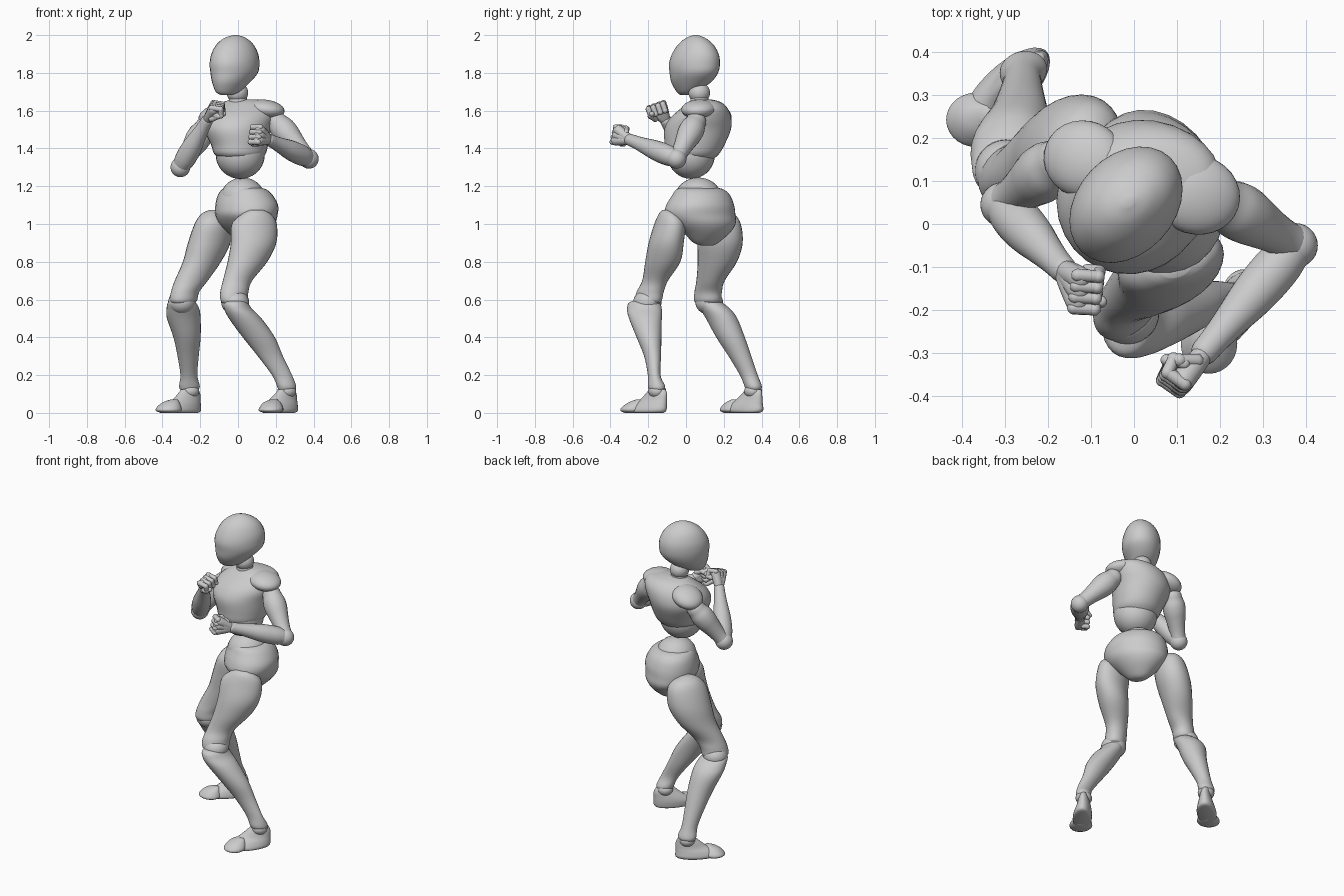
import bpy, bmesh, math
from mathutils import Vector

V = Vector
SIDES = 28


def spline(rows, steps=5):
    """Catmull-Rom resampling of a list of number tuples."""
    out = []
    n = len(rows)
    for i in range(n - 1):
        a, b, c, d = (rows[max(0, min(n - 1, i + k))] for k in (-1, 0, 1, 2))
        for s in range(steps):
            t = s / steps
            out.append([0.5 * (2 * q + (r - p) * t + (2 * p - 5 * q + 4 * r - u) * t * t
                               + (3 * q - p - 3 * r + u) * t ** 3)
                        for p, q, r, u in zip(a, b, c, d)])
    return out + [list(rows[-1])]


def skin(bm, rings):
    vs = [[bm.verts.new(p) for p in ring] for ring in rings]
    n = len(vs[0])
    for a, b in zip(vs, vs[1:]):
        for i in range(n):
            j = (i + 1) % n
            bm.faces.new((a[i], a[j], b[j], b[i]))
    bm.faces.new(vs[0][::-1])
    bm.faces.new(vs[-1])


def finish(bm, name):
    bmesh.ops.recalc_face_normals(bm, faces=bm.faces)
    me = bpy.data.meshes.new(name)
    bm.to_mesh(me)
    bm.free()
    for p in me.polygons:
        p.use_smooth = True
    ob = bpy.data.objects.new(name, me)
    bpy.context.collection.objects.link(ob)
    return ob


def loft(name, lean, rows):
    """Stacked ovals; rows are z, x min, x max, y min, y max. lean skews the oval diagonally."""
    bm = bmesh.new()
    ph = math.asin(lean)
    rings = []
    for z, x0, x1, y0, y1 in spline(rows):
        ring = []
        for i in range(SIDES):
            t = 2 * math.pi * i / SIDES
            ring.append(V(((x0 + x1) / 2 + (x1 - x0) / 2 * math.cos(t),
                           (y0 + y1) / 2 + (y1 - y0) / 2 * math.sin(t + ph), z)))
        rings.append(ring)
    skin(bm, rings)
    return finish(bm, name)


def tube(bm, p0, p1, radii, sides=20):
    """Round-ended tube with a smooth radius profile."""
    p0, p1 = V(p0), V(p1)
    ax = (p1 - p0).normalized()
    u = ax.orthogonal().normalized()
    w = ax.cross(u)
    prof = []
    caps = [math.pi / 2 * k / 5 + 0.12 for k in range(5)]
    for a in caps:
        prof.append((p0 - ax * radii[0] * math.cos(a), radii[0] * math.sin(a)))
    body = spline([(r,) for r in radii], 4)
    for i, (r,) in enumerate(body):
        prof.append((p0.lerp(p1, i / (len(body) - 1)), r))
    for a in reversed(caps):
        prof.append((p1 + ax * radii[-1] * math.cos(a), radii[-1] * math.sin(a)))
    skin(bm, [[c + (u * math.cos(2 * math.pi * i / sides) + w * math.sin(2 * math.pi * i / sides)) * r
               for i in range(sides)] for c, r in prof])


def limb(name, p0, p1, radii):
    bm = bmesh.new()
    tube(bm, p0, p1, radii)
    return finish(bm, name)


def ball(name, c, r, yaw=0, roll=0):
    bm = bmesh.new()
    bmesh.ops.create_uvsphere(bm, u_segments=28, v_segments=18, radius=1)
    ob = finish(bm, name)
    ob.location, ob.scale, ob.rotation_euler = c, r, (0, roll, yaw)
    return ob


def fist(name, wrist, c, fwd, row, palm):
    """Closed hand: palm, four curled fingers and a thumb."""
    c, fwd, row = V(c), V(fwd).normalized(), V(row)
    row = (row - fwd * row.dot(fwd)).normalized()
    side = fwd.cross(row)
    if side.dot(V(palm)) < 0:
        side = -side
    bm = bmesh.new()
    for k in (-1, 0, 1):
        tube(bm, V(wrist), c + row * 0.028 * k + fwd * 0.015 - side * 0.014, [0.024, 0.027, 0.028], 14)
    for i in range(4):
        o = c + row * 0.027 * (i - 1.5)
        pts = [o - side * 0.026 + fwd * 0.026, o + side * 0.02 + fwd * 0.04,
               o + side * 0.036 + fwd * 0.008, o + side * 0.012 - fwd * 0.004]
        for a, b in zip(pts, pts[1:]):
            tube(bm, a, b, [0.0155, 0.0145], 10)
    t = [c + row * 0.03 - fwd * 0.035, c + row * 0.044 + side * 0.025, c + row * 0.03 + side * 0.045 + fwd * 0.02]
    for a, b in zip(t, t[1:]):
        tube(bm, a, b, [0.016, 0.014], 10)
    finish(bm, name)


# head and neck
loft("head", 0.27, [(1.683, -.09, -.035, -.03, .02), (1.70, -.118, .008, -.05, .06),
                    (1.75, -.137, .064, -.078, .132), (1.80, -.146, .105, -.087, .17),
                    (1.85, -.15, .113, -.09, .18), (1.90, -.141, .107, -.074, .173),
                    (1.95, -.114, .082, -.042, .145), (1.985, -.072, .042, .0, .102), (2.0, -.025, .0, .04, .062)])
ball("neck_ball", (-.003, .07, 1.695), (.057, .057, .055))
limb("neck_base", (.0, .075, 1.62), (.0, .072, 1.65), [.06, .05])

# torso
loft("chest", 0.08, [(1.34, -.08, .11, -.07, .14), (1.37, -.125, .145, -.106, .175),
                     (1.42, -.143, .16, -.113, .205), (1.50, -.178, .175, -.115, .238),
                     (1.56, -.172, .195, -.085, .24), (1.61, -.135, .2, -.03, .222),
                     (1.645, -.08, .17, .015, .185), (1.66, -.03, .1, .05, .13)])
ball("abdomen", (.012, .027, 1.367), (.13, .126, .128))
ball("left_shoulder_plate", (.145, .068, 1.608), (.103, .092, .05), -.3, .12)
ball("right_shoulder_plate", (-.115, .15, 1.578), (.1, .09, .055), -.4, -.35)

# pelvis: waist ball in a hip shell
ball("waist", (.025, .065, 1.135), (.118, .125, .111))
loft("hips", -0.15, [(.885, .03, .07, .09, .14), (.90, .0, .1, .04, .17), (.95, -.05, .155, -.01, .23),
                     (1.0, -.1, .195, -.07, .263), (1.05, -.12, .21, -.113, .262),
                     (1.1, -.12, .212, -.105, .255), (1.15, -.108, .186, -.075, .235),
                     (1.18, -.088, .155, -.055, .205), (1.192, -.06, .12, -.03, .17)])

# left leg
loft("left_thigh", 0.27, [(1.075, .065, .13, -.125, -.08), (1.052, .02, .175, -.145, -.04),
                          (1.0, -.033, .205, -.168, -.005), (.9, -.038, .203, -.198, -.012),
                          (.8, -.055, .155, -.216, -.03), (.7, -.08, .075, -.232, -.095),
                          (.64, -.094, .055, -.262, -.118), (.59, -.09, .05, -.27, -.13),
                          (.565, -.06, .02, -.24, -.16)])
ball("left_knee", (-.015, -.205, .585), (.074, .075, .065))
loft("left_shin", 0.15, [(.60, -.03, .03, -.25, -.17), (.585, -.07, .05, -.3, -.14), (.55, -.072, .075, -.312, -.128),
                         (.5, -.048, .125, -.302, -.128), (.4, .025, .195, -.262, -.13),
                         (.3, .105, .238, -.222, -.132), (.2, .18, .286, -.202, -.135),
                         (.14, .207, .308, -.202, -.11), (.115, .215, .3, -.19, -.12)])
ball("left_ankle", (.258, -.152, .115), (.05, .047, .04))
loft("left_foot", 0.68, [(.125, .215, .3, -.195, -.108), (.1, .195, .31, -.215, -.1), (.07, .165, .313, -.245, -.1),
                         (.045, .14, .316, -.285, -.1), (.02, .13, .318, -.31, -.102),
                         (.006, .135, .312, -.31, -.108), (0, .155, .298, -.29, -.122)])
loft("left_toes", 0, [(.07, .17, .21, -.265, -.225), (.055, .135, .225, -.305, -.21), (.03, .115, .238, -.34, -.21),
                      (.012, .11, .238, -.347, -.21), (0, .135, .22, -.325, -.23)])

# right leg
loft("right_thigh", 0.22, [(1.075, -.15, -.1, .14, .2), (1.052, -.195, -.06, .1, .255), (1.0, -.23, -.03, .062, .29),
                           (.9, -.265, -.04, .06, .3), (.8, -.292, -.09, .062, .27),
                           (.7, -.335, -.16, .055, .205), (.64, -.355, -.205, .045, .19),
                           (.59, -.36, -.22, .045, .185), (.565, -.32, -.26, .08, .155)])
ball("right_knee", (-.297, .123, .585), (.073, .073, .065))
loft("right_shin", 0.1, [(.60, -.34, -.26, .08, .16), (.585, -.37, -.225, .06, .19), (.55, -.378, -.205, .075, .235),
                         (.5, -.376, -.198, .105, .272), (.4, -.342, -.198, .16, .312),
                         (.3, -.32, -.208, .225, .346), (.2, -.305, -.215, .285, .38),
                         (.14, -.312, -.202, .31, .402), (.115, -.3, -.215, .32, .39)])
ball("right_ankle", (-.255, .355, .115), (.05, .047, .04))
loft("right_foot", 0.68, [(.125, -.3, -.21, .315, .4), (.1, -.32, -.2, .295, .403), (.07, -.345, -.198, .265, .405),
                          (.045, -.38, -.197, .23, .407), (.02, -.4, -.195, .21, .41),
                          (.006, -.395, -.2, .215, .402), (0, -.375, -.215, .235, .388)])
loft("right_toes", 0, [(.07, -.36, -.32, .24, .275), (.055, -.4, -.31, .21, .285), (.03, -.43, -.3, .185, .303),
                       (.012, -.435, -.3, .18, .303), (0, -.41, -.32, .2, .285)])

# arms
UPPER = [.055, .066, .066, .058, .05, .045, .046]
FORE = [.045, .054, .055, .051, .043, .036, .032]
ARMS = {
    "left": ((.205, .052, 1.54), (.375, -.05, 1.345), (.165, -.295, 1.445)),
    "right": ((-.175, .145, 1.51), (-.305, .045, 1.3), (-.165, -.105, 1.545)),
}
for s, (sh, el, wr) in ARMS.items():
    limb(s + "_upper_arm", sh, el, UPPER)
    limb(s + "_forearm", el, wr, FORE)
    ball(s + "_elbow", el, (.052, .052, .052))

# hands
fist("left_hand", (.165, -.295, 1.445), (.115, -.345, 1.465), (-.75, -.6, .25), (.3, .35, 1), (-.6, .7, 0))
fist("right_hand", (-.165, -.105, 1.545), (-.122, -.147, 1.595), (.4, -.35, .85), (-.1, -.95, -.3), (1, 0, .2))
